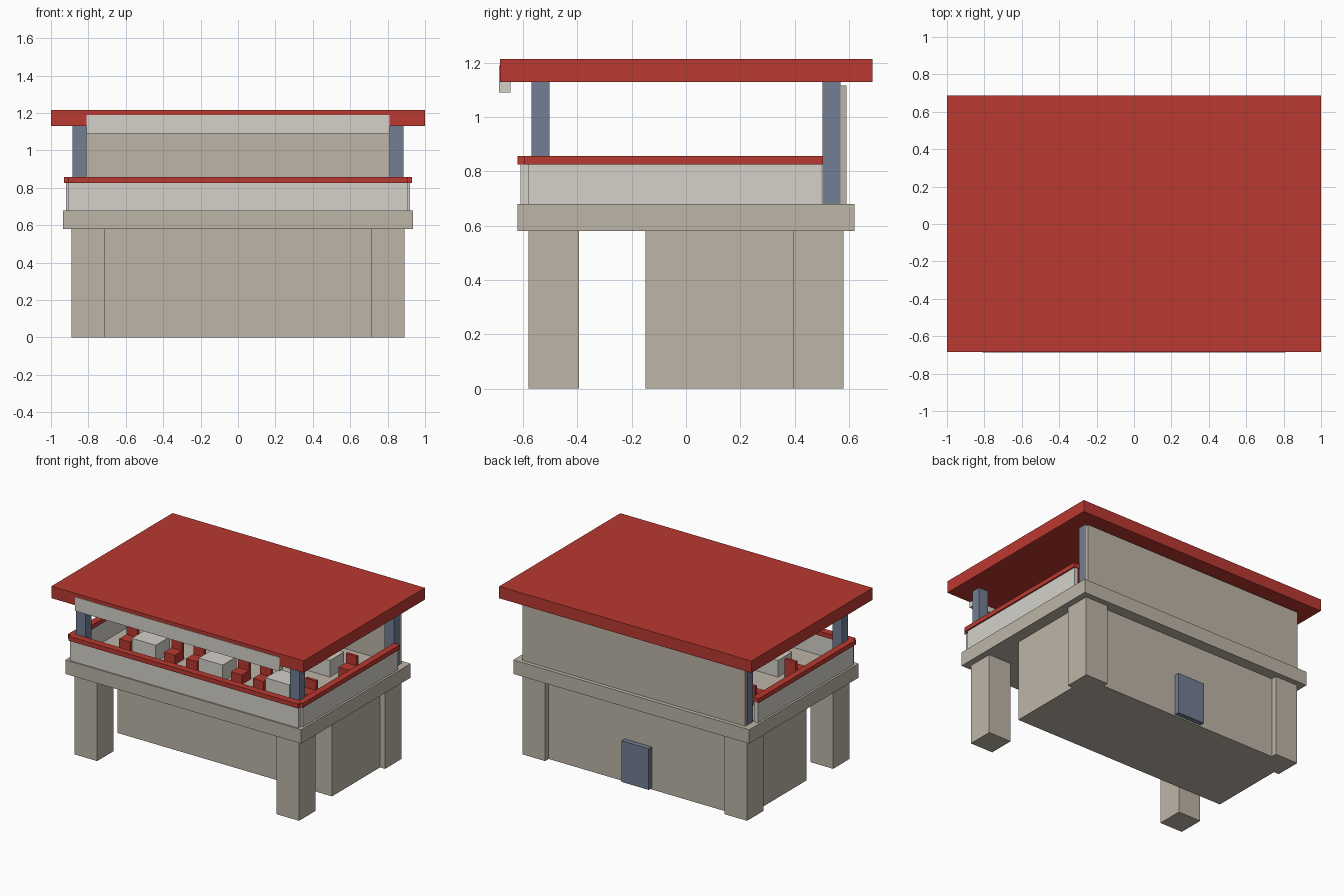
import bpy

if "Cube" in bpy.data.objects:
    bpy.data.objects.remove(bpy.data.objects["Cube"])


def material(name, rgb):
    m = bpy.data.materials.new(name)
    m.diffuse_color = (*rgb, 1)
    m.use_nodes = True
    m.node_tree.nodes["Principled BSDF"].inputs["Base Color"].default_value = m.diffuse_color
    return m


RED = material("red_paint", (0.49, 0.04, 0.03))
STONE = material("stone", (0.51, 0.46, 0.39))
PALE = material("pale_plaster", (0.66, 0.64, 0.59))
SLATE = material("slate_metal", (0.17, 0.21, 0.29))


def box(name, x, y, z, mat):
    """Box from (min, max) ranges on each axis."""
    bpy.ops.mesh.primitive_cube_add(size=1, location=[sum(r) / 2 for r in (x, y, z)])
    o = bpy.context.object
    o.name = name
    o.scale = [r[1] - r[0] for r in (x, y, z)]
    bpy.ops.object.transform_apply(location=False, rotation=False, scale=True)
    o.data.materials.append(mat)


def pair(name, x, y, z, mat):
    """The same box on the right and left sides."""
    box(name + "_right", x, y, z, mat)
    box(name + "_left", (-x[1], -x[0]), y, z, mat)


# Ground storey: core, corner pillars and back door
box("ground_core", (-0.85, 0.85), (-0.15, 0.54), (0, 0.58), STONE)
pair("front_pillar", (0.71, 0.89), (-0.58, -0.395), (0, 0.58), STONE)
pair("back_pillar", (0.71, 0.89), (0.395, 0.58), (0, 0.58), STONE)
box("back_door", (-0.107, 0.107), (0.53, 0.575), (0.01, 0.305), SLATE)

# Deck with parapet and red rail caps
box("deck", (-0.935, 0.935), (-0.62, 0.62), (0.58, 0.68), STONE)
box("front_parapet", (-0.905, 0.905), (-0.61, -0.58), (0.68, 0.825), PALE)
pair("side_parapet", (0.89, 0.92), (-0.58, 0.5), (0.68, 0.825), PALE)
box("front_rail", (-0.91, 0.91), (-0.62, -0.57), (0.825, 0.857), RED)
pair("side_rail", (0.882, 0.93), (-0.595, 0.505), (0.825, 0.857), RED)

# Upper storey: posts, back wall, roof and blank fascia board
pair("front_post", (0.81, 0.885), (-0.57, -0.503), (0.68, 1.13), SLATE)
pair("back_post", (0.81, 0.885), (0.503, 0.57), (0.68, 1.13), SLATE)
box("back_wall", (-0.883, 0.883), (0.565, 0.592), (0.68, 1.117), STONE)
box("roof", (-1, 1), (-0.685, 0.687), (1.13, 1.215), RED)
box("fascia_board", (-0.81, 0.81), (-0.688, -0.647), (1.09, 1.19), PALE)

# Tables, each with a chair on either side
for tx in (-0.53, 0, 0.53):
    for ty in (-0.23, 0.23):
        box("table", (tx - 0.095, tx + 0.095), (ty - 0.08, ty + 0.08), (0.68, 0.8), PALE)
        for s in (-1, 1):
            cx = tx + s * 0.178
            span = (cx - 0.043, cx + 0.043)
            box("chair_seat", span, (ty - 0.043, ty + 0.043), (0.68, 0.748), RED)
            box("chair_back", span, (ty + 0.04, ty + 0.062), (0.68, 0.815), RED)
